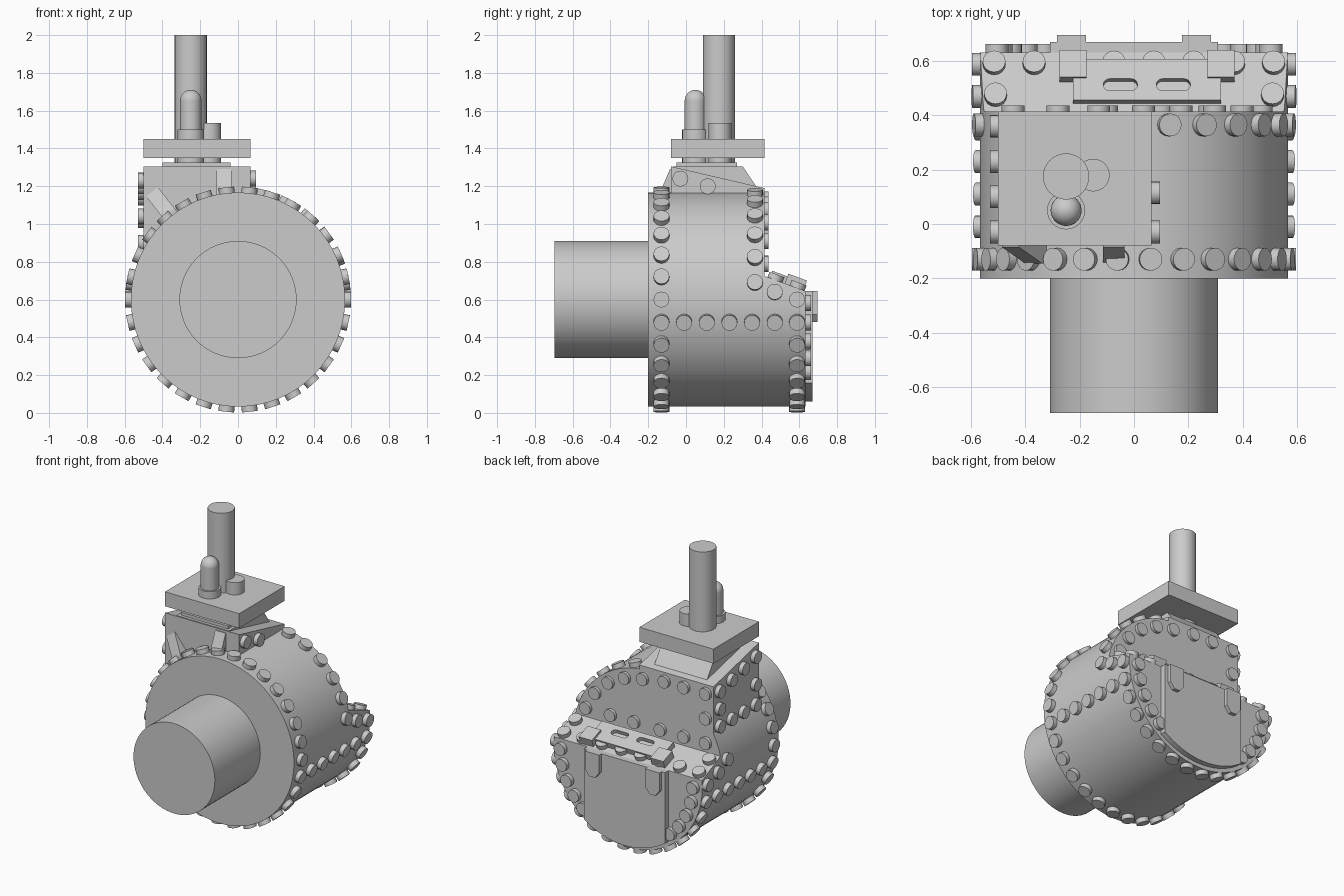
import bpy, bmesh, math
from mathutils import Matrix, Vector

if "Cube" in bpy.data.objects:
    bpy.data.objects.remove(bpy.data.objects["Cube"])

GREY = (0.6, 0.6, 0.6, 1)
steel = bpy.data.materials.new("plain_grey")
steel.use_nodes = True
steel.diffuse_color = GREY
steel.node_tree.nodes["Principled BSDF"].inputs["Base Color"].default_value = GREY

R, CZ = 0.567, 0.6                       # drum radius and axis height
FRONT, MID, BACK = -0.2, 0.415, 0.632    # drum stations along y
TILT = math.atan2(0.08, BACK - MID)
SIDE = Matrix(((0, 0, 1, 0), (1, 0, 0, 0), (0, 1, 0, 0), (0, 0, 0, 1)))   # y-z profile, along x
FACE = Matrix(((1, 0, 0, 0), (0, 0, 1, 0), (0, 1, 0, 0), (0, 0, 0, 1)))   # x-z profile, along y
SHELF = Matrix.Translation((0, MID, 0.725)) @ Matrix.Rotation(-TILT, 4, "X")


def finish(name, bm, smooth=False):
    bmesh.ops.recalc_face_normals(bm, faces=bm.faces)
    mesh = bpy.data.meshes.new(name)
    bm.to_mesh(mesh)
    bm.free()
    mesh.materials.append(steel)
    ob = bpy.data.objects.new(name, mesh)
    bpy.context.collection.objects.link(ob)
    if smooth:
        bpy.ops.object.select_all(action="DESELECT")
        ob.select_set(True)
        bpy.context.view_layer.objects.active = ob
        bpy.ops.object.shade_smooth_by_angle(angle=math.radians(35))
    return ob


def prism(name, pts, lo, hi, frame=Matrix(), smooth=False):
    bm = bmesh.new()
    base = bm.faces.new([bm.verts.new((a, b, lo)) for a, b in pts])
    top = bmesh.ops.extrude_face_region(bm, geom=[base])["geom"]
    bmesh.ops.translate(bm, verts=[v for v in top if isinstance(v, bmesh.types.BMVert)],
                        vec=(0, 0, hi - lo))
    bm.transform(frame)
    return finish(name, bm, smooth)


def rect(x0, x1, y0, y1):
    return [(x0, y0), (x1, y0), (x1, y1), (x0, y1)]


def add_disc(bm, r, lo, hi, frame, seg):
    bmesh.ops.create_cone(bm, cap_ends=True, segments=seg, radius1=r, radius2=r, depth=hi - lo,
                          matrix=frame @ Matrix.Translation((0, 0, (lo + hi) / 2)))


def cylinder(name, r, lo, hi, frame, seg=32):
    bm = bmesh.new()
    add_disc(bm, r, lo, hi, frame, seg)
    return finish(name, bm, True)


def bolts(name, spots):
    """Round bolt heads from (position, outward normal) pairs."""
    bm = bmesh.new()
    for p, n in spots:
        turn = Vector(n).to_track_quat("Z", "Y").to_matrix().to_4x4()
        add_disc(bm, 0.042, -0.015, 0.03, Matrix.Translation(p) @ turn, 16)
    finish(name, bm, True)


def rim(deg, y):
    c, s = math.cos(math.radians(deg)), math.sin(math.radians(deg))
    return (R * c, y, CZ + R * s), (c, 0, s)


# Drum, rear lower section cut by a sloping shelf, and front barrel
AXIS = Matrix.Translation((0, 0, CZ)) @ Matrix.Rotation(math.radians(-90), 4, "X")
cylinder("drum", R, FRONT, MID, AXIS, 64)
cylinder("front_barrel", 0.31, -0.695, FRONT + 0.02, AXIS, 64)
bm = bmesh.new()
add_disc(bm, R, 0.3, BACK, AXIS, 64)
cut = bmesh.ops.bisect_plane(bm, geom=bm.verts[:] + bm.edges[:] + bm.faces[:], clear_outer=True,
                             plane_co=SHELF.translation, plane_no=SHELF.to_3x3() @ Vector((0, 0, 1)))
bmesh.ops.holes_fill(bm, edges=[e for e in bm.edges if e.is_boundary])
finish("rear_lower_drum", bm, True)

# Upper box with sloping lid and pedestal
prism("upper_box", [(-0.08, 0.85), (MID, 0.85), (MID, 1.19), (-0.08, 1.305)], -0.5, 0.065, SIDE)
prism("pedestal", [(-0.07, 1.26), (0.385, 1.18), (0.3, 1.305), (-0.07, 1.305)], -0.42, -0.02, SIDE)
prism("pedestal_cap", rect(-0.4, -0.04, -0.05, 0.27), 1.3, 1.325)
prism("top_plate", rect(-0.5, 0.065, -0.08, MID), 1.35, 1.45)

# Front gussets, the outer one leaning with the drum
gusset = [(-0.07, 1.29), (-0.085, 1.29), (-0.145, 1.15), (-0.145, 1.08), (-0.07, 1.08)]
prism("inner_gusset", gusset, -0.115, -0.035, SIDE)
lean = Matrix.Translation((-0.4, 0, 1.1)) @ Matrix.Rotation(math.radians(-38), 4, "Y")
prism("outer_gusset", gusset, -0.04, 0.04, lean @ Matrix.Translation((0, 0, -1.2)) @ SIDE)

# Pipes through the top plate
cylinder("tall_pipe", 0.085, 1.31, 2.0, Matrix.Translation((-0.25, 0.175, 0)))
cylinder("short_pipe", 0.06, 1.31, 1.535, Matrix.Translation((-0.15, 0.18, 0)))
cylinder("capsule_collar", 0.07, 1.31, 1.5, Matrix.Translation((-0.25, 0.05, 0)))
cylinder("capsule_stem", 0.057, 1.45, 1.653, Matrix.Translation((-0.25, 0.05, 0)))
bm = bmesh.new()
bmesh.ops.create_uvsphere(bm, u_segments=32, v_segments=16, radius=0.057,
                          matrix=Matrix.Translation((-0.25, 0.05, 1.653)))
finish("capsule_dome", bm, True)

# Rear door with rounded lower edge
door = [(0.31, 0.645), (-0.31, 0.645)]
a0 = math.acos(0.31 / 0.54)
for i in range(17):
    a = math.pi + a0 + (math.pi - 2 * a0) * i / 16
    door.append((0.54 * math.cos(a), CZ + 0.54 * math.sin(a)))
prism("rear_door", door, BACK - 0.01, 0.67, FACE)

# Door hooks
for side, x in (("right", -0.23), ("left", 0.23)):
    w = 0.054
    prism(side + "_hook", [(x - w, 0.645), (x + w, 0.645), (x + w, 0.52), (x + w * 0.4, 0.48),
                           (x - w * 0.4, 0.48), (x - w, 0.52)], 0.6, 0.695, FACE)

# Slotted hinge plate on the shelf
plate = prism("hinge_plate", rect(-0.225, 0.32, 0.03, 0.19), -0.01, 0.04, SHELF)
for i, x in enumerate((-0.05, 0.145)):
    slot = []
    for k in range(18):
        a = math.pi * (k if k < 9 else k - 1) / 8 - math.pi / 2
        slot.append((x + (0.04 if k < 9 else -0.04) + 0.023 * math.cos(a), 0.09 + 0.023 * math.sin(a)))
    cutter = prism("slot_cutter_%d" % i, slot, 0.012, 0.08, SHELF)
    cutter.hide_render = True
    cutter.hide_viewport = True
    mod = plate.modifiers.new("slot", "BOOLEAN")
    mod.operation, mod.object, mod.solver = "DIFFERENCE", cutter, "EXACT"
for side, x in (("right", -0.225), ("left", 0.32)):
    prism(side + "_hinge_block", rect(x - 0.05, x + 0.05, 0.115, 0.22), -0.01, 0.055, SHELF)

# Bolts around the drum
bolts("front_ring_bolts", [rim(12 * i, -0.13) for i in range(30)])
bolts("middle_ring_bolts", [rim(9 + 13.6 * i, 0.365) for i in range(6)])
bolts("rear_ring_bolts", [rim(-12 * i, 0.588) for i in range(16)])
bolts("side_row_bolts", [rim(d, -0.01 + 0.12 * i) for d in (-12, 192) for i in range(5)])
bolts("shelf_edge_bolts", [rim(d, 0.47) for d in (4, 176)] + [rim(171, 0.365)])

# Bolts on the upper box sides
left, right = (1, 0, 0), (-1, 0, 0)
spots = [((0.065, -0.03, 1.24), left), ((0.065, 0.115, 1.2), left)]
spots += [((-0.5, y, 1.23 - 0.23 * (y + 0.03)), right) for y in (-0.03, 0.1, 0.23, 0.36)]
spots += [((-0.5, 0.36, z), right) for z in (1.02, 0.9)]
spots += [((-0.5, y, 0.9), right) for y in (-0.03, 0.1, 0.23)]
spots.append(((-0.5, -0.03, 1.04), right))
bolts("box_side_bolts", spots)

# Bolts on the upper rear wall
back = (0, 1, 0)
spots = [((0.505 * math.cos(a), MID - 0.008, CZ + 0.505 * math.sin(a)), back)
         for a in map(math.radians, (22, 38, 54, 70, 86))]
spots += [((x, MID - 0.008, 1.13), back) for x in (-0.13, -0.28, -0.445)]
spots += [((-0.445, MID - 0.008, z), back) for z in (0.96, 0.79)]
spots += [((x, MID - 0.008, 0.79), back) for x in (-0.28, -0.1, 0.1, 0.28)]
bolts("rear_wall_bolts", spots)

# Bolts on the lower rear face and the shelf
bolts("rear_face_bolts", [((s * 0.505 * math.cos(a), BACK, CZ + 0.505 * math.sin(a)), back)
                          for s in (-1, 1) for a in map(math.radians, (-2, -14, -26, -38, -49))])
up = SHELF.to_3x3() @ Vector((0, 0, 1))
spots = [(SHELF @ Vector((-0.515 + 0.147 * i, 0.185, 0)), up) for i in range(8)]
spots += [(SHELF @ Vector((x, 0.06, 0)), up) for x in (-0.51, 0.51)]
bolts("shelf_bolts", spots)
